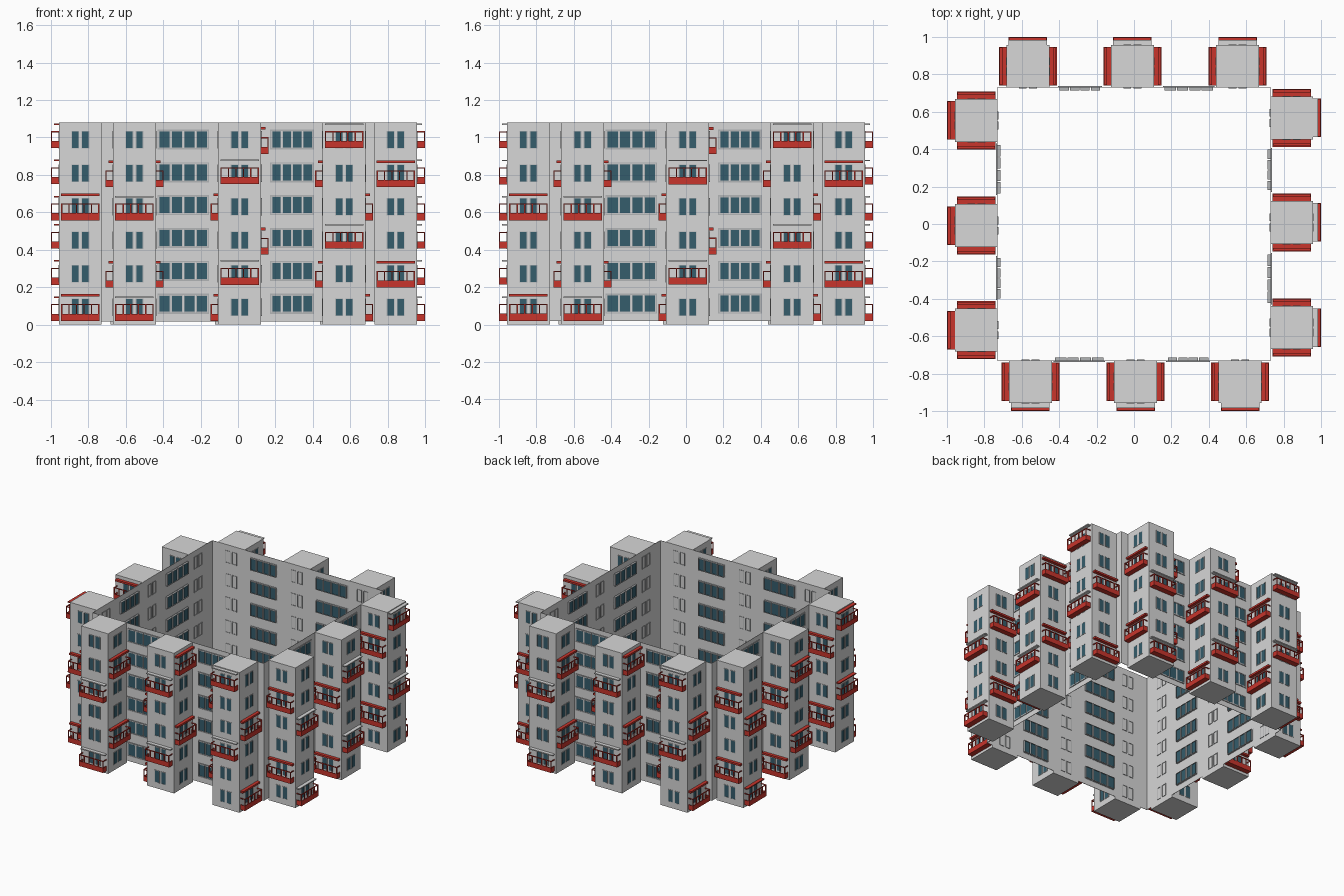
import bpy, bmesh, math
from mathutils import Matrix, Vector

cube = bpy.data.objects.get("Cube")
if cube:
    bpy.data.objects.remove(cube, do_unlink=True)


def material(name, rgb):
    m = bpy.data.materials.new(name)
    m.use_nodes = True
    m.diffuse_color = (*rgb, 1)
    bsdf = next(n for n in m.node_tree.nodes if n.type == 'BSDF_PRINCIPLED')
    bsdf.inputs["Base Color"].default_value = (*rgb, 1)
    return m


concrete = material("concrete", (0.68, 0.68, 0.68))
frame_grey = material("frame grey", (0.45, 0.46, 0.47))
glass_blue = material("glass blue", (0.035, 0.11, 0.15))
balcony_red = material("balcony red", (0.58, 0.035, 0.025))

FLOORS = 6
FLOOR = 0.179
TOP = 1.08
WALL = 0.728        # distance of the wall plane from the centre
OUTER = 0.957       # distance of the tower fronts
HALF = 0.115        # half of a tower's width
MID = (WALL + OUTER) / 2

# One mesh per kind of part, all gathered for one side of the block
PARTS = {
    "wall": concrete, "towers": concrete, "window_frames": frame_grey,
    "window_glass": glass_blue, "balconies": balcony_red,
    "railings": balcony_red, "side_canopies": balcony_red,
    "front_canopies": concrete,
}
meshes = {name: bmesh.new() for name in PARTS}


def face_frame(along, out, origin):
    """Matrix whose axes run along a facade, out of it, and up."""
    m = Matrix((along, out, (0, 0, 1))).transposed().to_4x4()
    m.translation = Vector(origin)
    return m


def box(part, frame, u, d, z):
    size = Matrix.Diagonal((u[1] - u[0], d[1] - d[0], z[1] - z[0], 1))
    centre = Matrix.Translation((sum(u) / 2, sum(d) / 2, sum(z) / 2))
    bmesh.ops.create_cube(meshes[part], size=1, matrix=frame @ centre @ size)


def ring(frame, u, d, z, t):
    """Rectangular frame made of four bars."""
    for a in ((u[0], u[0] + t), (u[1] - t, u[1])):
        box("window_frames", frame, a, d, z)
    for b in ((z[0], z[0] + t), (z[1] - t, z[1])):
        box("window_frames", frame, (u[0] + t, u[1] - t), d, b)


def window_pairs(frame, glazed=True):
    for i in range(FLOORS):
        z = (0.045 + i * FLOOR, 0.14 + i * FLOOR)
        for s in (-1, 1):
            u = tuple(sorted((s * 0.006, s * 0.048)))
            ring(frame, u, (0, 0.003), z, 0.004)
            if glazed:
                box("window_glass", frame, (u[0] + 0.004, u[1] - 0.004),
                    (0, 0.002), (z[0] + 0.004, z[1] - 0.004))


def window_band(frame, u0, u1):
    """Four panes in a row, standing proud of the wall on both sides."""
    pitch = (u1 - u0) / 4
    for i in range(FLOORS):
        z = (0.058 + i * 0.1755, 0.165 + i * 0.1755)
        ring(frame, (u0 - 0.006, u1 + 0.006), (0, 0.008), z, 0.007)
        for k in range(4):
            u = (u0 + k * pitch + 0.003, u0 + (k + 1) * pitch - 0.003)
            inner = (z[0] + 0.008, z[1] - 0.008)
            ring(frame, u, (-0.014, 0.007), inner, 0.003)
            box("window_glass", frame, (u[0] + 0.003, u[1] - 0.003),
                (-0.009, 0.006), (inner[0] + 0.003, inner[1] - 0.003))


def balcony(frame, z, depth, canopy, canopy_depth, canopy_z, canopy_half):
    w, t, h = 0.103, 0.005, 0.038
    box("balconies", frame, (-w, w), (0, depth), (z, z + 0.006))
    box("balconies", frame, (-w, w), (depth - t, depth), (z, z + h))
    for s in (-1, 1):
        u = tuple(sorted((s * w, s * (w - t))))
        box("balconies", frame, u, (0, depth), (z, z + h))
        box("railings", frame, u, (0, depth), (z + 0.084, z + 0.09))
    # Posts and top rail
    d = (depth - 0.006, depth)
    for k in range(6):
        u = -w + 0.0035 + k * (2 * w - 0.007) / 5
        box("railings", frame, (u - 0.0035, u + 0.0035), d, (z + h, z + 0.085))
    box("railings", frame, (-w, w), d, (z + 0.084, z + 0.09))
    # Canopy over the balcony
    box(canopy, frame, (-w, w), (0, canopy_depth),
        (canopy_z - canopy_half, canopy_z + canopy_half))


# Thin wall with its window bands
wall_frame = face_frame((1, 0, 0), (0, -1, 0), (0, -WALL, 0))
box("wall", wall_frame, (-WALL, WALL), (0, 0.003), (0.018, TOP - 0.001))
window_band(wall_frame, -0.425, -0.16)
window_band(wall_frame, 0.178, 0.4)

# Towers: centre, then balcony start floor on the front, left and right faces
TOWERS = ((-0.553, 0, 1, 1), (0.009, 1, 0, 2), (0.567, 2, 1, 0))
for x, front, left, right in TOWERS:
    body = face_frame((1, 0, 0), (0, -1, 0), (x, -WALL, 0))
    box("towers", body, (-HALF, HALF), (0, OUTER - WALL), (0, TOP))
    front_face = face_frame((1, 0, 0), (0, -1, 0), (x, -OUTER, 0))
    left_face = face_frame((0, -1, 0), (-1, 0, 0), (x - HALF, -MID, 0))
    right_face = face_frame((0, 1, 0), (1, 0, 0), (x + HALF, -MID, 0))
    court_face = face_frame((-1, 0, 0), (0, 1, 0), (x, -WALL, 0))
    for face in (front_face, left_face, right_face):
        window_pairs(face)
    window_pairs(court_face, glazed=False)
    for k in range(2):      # balconies repeat every three floors
        z = 0.02 + 0.193 * front + 0.537 * k
        balcony(front_face, z, 0.043, "front_canopies", 0.027, z + 0.127, 0.004)
        for face, start in ((left_face, left), (right_face, right)):
            z = 0.02 + 0.177 * start + 0.537 * k
            balcony(face, z, 0.04, "side_canopies", 0.024, z + 0.137, 0.007)

# Four sides turned about the courtyard, named by the model's own left and right
for part, bm in meshes.items():
    bmesh.ops.recalc_face_normals(bm, faces=bm.faces)
    data = bpy.data.meshes.new(part)
    bm.to_mesh(data)
    bm.free()
    data.materials.append(PARTS[part])
    for i, side in enumerate(("front", "left", "back", "right")):
        obj = bpy.data.objects.new(f"{side}_{part}", data)
        obj.rotation_euler.z = i * math.pi / 2
        bpy.context.collection.objects.link(obj)
        # One side has red canopies on its tower fronts
        if part == "front_canopies" and side == "right":
            obj.material_slots[0].link = 'OBJECT'
            obj.material_slots[0].material = balcony_red
